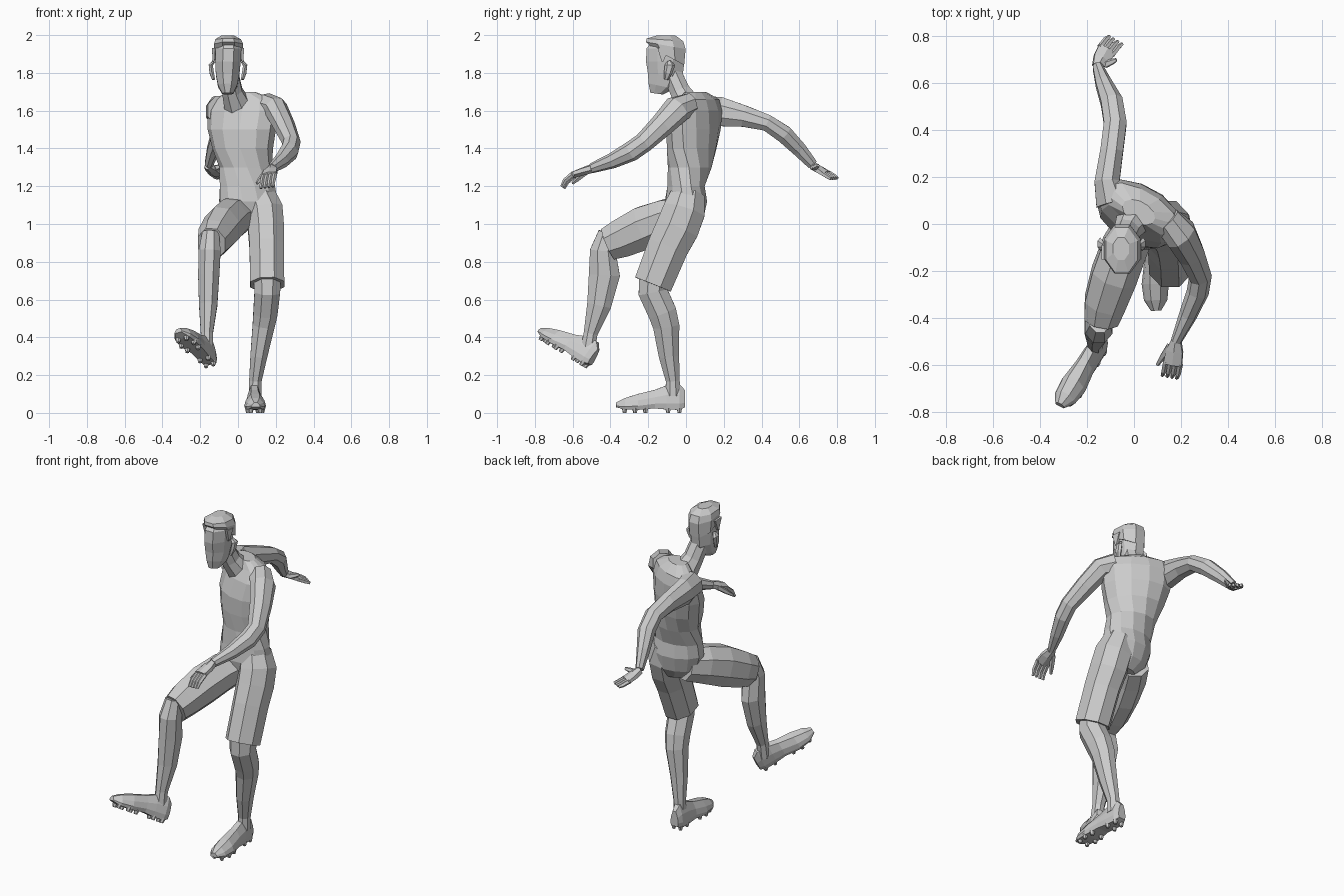
import bpy, bmesh, math
from mathutils import Vector as V, Matrix


def skin(name, rings):
    """Bridge equal-sized point rings and cap both ends."""
    bm = bmesh.new()
    vs = [[bm.verts.new(p) for p in r] for r in rings]
    n = len(rings[0])
    for a, b in zip(vs, vs[1:]):
        for i in range(n):
            j = (i + 1) % n
            bm.faces.new((a[i], a[j], b[j], b[i]))
    bm.faces.new(vs[0][::-1])
    bm.faces.new(vs[-1])
    bmesh.ops.recalc_face_normals(bm, faces=bm.faces)
    me = bpy.data.meshes.new(name)
    bm.to_mesh(me)
    bm.free()
    ob = bpy.data.objects.new(name, me)
    bpy.context.collection.objects.link(ob)
    return ob


def oval(c, u, v, n):
    k = 1 / math.cos(math.pi / n) ** 0.6
    angs = [2 * math.pi * (i + 0.5) / n for i in range(n)]
    return [c + u * k * math.cos(t) + v * k * math.sin(t) for t in angs]


def tube(name, secs, n=8, side=(1, 0, 0)):
    """Limb along sections (x, y, z, half width, half depth)."""
    pts = [V(s[:3]) for s in secs]
    rings = []
    for i, s in enumerate(secs):
        t = (pts[min(i + 1, len(pts) - 1)] - pts[max(i - 1, 0)]).normalized()
        u = V(side) - t * V(side).dot(t)
        u.normalize()
        rings.append(oval(pts[i], u * s[3], t.cross(u) * s[4], n))
    return skin(name, rings)


def stack(name, secs, n):
    """Level rings (x, y, z, half width, half depth, yaw, forward tilt)."""
    rings = []
    for x, y, z, a, b, yaw, tilt in secs:
        m = Matrix.Rotation(math.radians(yaw), 3, 'Z') @ Matrix.Rotation(math.radians(tilt), 3, 'X')
        rings.append(oval(V((x, y, z)), m @ V((a, 0, 0)), m @ V((0, b, 0)), n))
    return skin(name, rings)


# Torso, twisting from hips to shoulders
stack("torso", [
    (0.075, 0.0, 0.97, 0.07, 0.05, 8, 0),
    (0.065, 0.0, 1.03, 0.135, 0.09, 8, 0),
    (0.055, 0.0, 1.12, 0.155, 0.11, 5, 0),
    (0.05, 0.0, 1.20, 0.148, 0.10, 0, 0),
    (0.04, 0.02, 1.30, 0.138, 0.112, -14, 0),
    (0.025, 0.03, 1.40, 0.165, 0.122, -26, 0),
    (0.02, 0.04, 1.50, 0.19, 0.124, -28, 0),
    (0.025, 0.055, 1.60, 0.20, 0.105, -29, 0),
    (0.03, 0.065, 1.66, 0.175, 0.075, -30, 0),
    (0.02, 0.05, 1.70, 0.075, 0.045, -30, 0)], 12)

# Neck and head
tube("neck", [(0.0, 0.02, 1.62, 0.075, 0.07), (-0.03, -0.03, 1.70, 0.055, 0.055),
              (-0.05, -0.075, 1.80, 0.052, 0.052)])
stack("head", [
    (-0.055, -0.155, 1.69, 0.03, 0.035, 0, -8),
    (-0.055, -0.13, 1.73, 0.052, 0.072, 0, -12),
    (-0.055, -0.11, 1.79, 0.064, 0.095, 0, -5),
    (-0.053, -0.11, 1.86, 0.07, 0.105, 0, 0),
    (-0.05, -0.108, 1.93, 0.07, 0.104, 0, 0),
    (-0.05, -0.10, 1.97, 0.05, 0.08, 0, 0)], 8)
stack("hair", [
    (-0.05, -0.092, 1.885, 0.077, 0.096, 0, -28),
    (-0.05, -0.107, 1.945, 0.08, 0.11, 0, -10),
    (-0.052, -0.112, 1.975, 0.07, 0.10, 0, -4),
    (-0.055, -0.105, 1.998, 0.035, 0.05, 0, 0)], 8)
for s, label in ((-1, "right"), (1, "left")):
    x = -0.053 + s * 0.076
    tube(label + "_ear", [(x, -0.105, 1.765, 0.008, 0.01), (x + s * 0.01, -0.095, 1.80, 0.012, 0.02),
                          (x + s * 0.015, -0.085, 1.84, 0.012, 0.025), (x, -0.09, 1.86, 0.008, 0.012)], 6)
    # Sideburn tufts
    tube(label + "_sideburn", [(x, -0.12, 1.93, 0.01, 0.035), (x, -0.125, 1.86, 0.006, 0.005)], 4)

# Shorts legs
tube("left_shorts_leg", [
    (0.11, 0.01, 1.16, 0.085, 0.09), (0.14, -0.01, 1.07, 0.10, 0.115),
    (0.148, -0.045, 0.98, 0.098, 0.118), (0.152, -0.095, 0.88, 0.094, 0.112),
    (0.155, -0.175, 0.68, 0.093, 0.105)])
tube("right_shorts_leg", [
    (0.01, 0.0, 1.05, 0.09, 0.095), (-0.04, -0.10, 1.025, 0.10, 0.11),
    (-0.085, -0.22, 0.98, 0.10, 0.118), (-0.125, -0.34, 0.925, 0.09, 0.105),
    (-0.14, -0.41, 0.895, 0.075, 0.09)])

# Lower legs
tube("left_lower_leg", [
    (0.155, -0.165, 0.72, 0.075, 0.085), (0.155, -0.175, 0.64, 0.07, 0.08),
    (0.145, -0.125, 0.53, 0.066, 0.078), (0.135, -0.105, 0.46, 0.06, 0.072),
    (0.11, -0.09, 0.30, 0.046, 0.055), (0.092, -0.07, 0.17, 0.034, 0.038),
    (0.09, -0.07, 0.09, 0.034, 0.04)])
tube("right_lower_leg", [
    (-0.145, -0.415, 0.955, 0.045, 0.05), (-0.15, -0.44, 0.86, 0.06, 0.07),
    (-0.155, -0.432, 0.73, 0.058, 0.085), (-0.158, -0.46, 0.57, 0.05, 0.066),
    (-0.165, -0.505, 0.42, 0.033, 0.038), (-0.165, -0.52, 0.33, 0.035, 0.04)])


# Boots with studded soles
def boot(name, heel, fwd, up):
    f = V(fwd).normalized()
    s = f.cross(V(up)).normalized()
    u = s.cross(f)
    h = V(heel)
    # distance from heel, half width, bottom, top
    shape = [(0.0, 0.026, 0.03, 0.12), (0.03, 0.038, 0.016, 0.152), (0.10, 0.042, 0.018, 0.145),
             (0.16, 0.045, 0.024, 0.122), (0.25, 0.058, 0.016, 0.10), (0.32, 0.05, 0.018, 0.078),
             (0.365, 0.022, 0.03, 0.055)]
    prof = [(-0.85, 0), (0.85, 0), (1, 0.25), (0.85, 0.6), (0.4, 1), (-0.4, 1), (-0.85, 0.6), (-1, 0.25)]
    skin(name, [[h + f * d + s * (w * a) + u * (lo + (hi - lo) * b) for a, b in prof]
                for d, w, lo, hi in shape])
    for i, (d, w) in enumerate([(0.03, 0.022), (0.09, 0.025), (0.21, 0.033), (0.265, 0.038), (0.32, 0.025)]):
        for k in (-1, 1):
            c = h + f * d + s * (w * k)
            skin(f"{name}_stud_{i}_{'l' if k < 0 else 'r'}",
                 [oval(c + u * z, f * r, s * r, 6) for z, r in ((0, 0.009), (0.026, 0.015))])


boot("left_boot", (0.083, -0.005, 0), (0.03, -1, 0), (0, 0, 1))
boot("right_boot", (-0.135, -0.525, 0.232), (-0.18, -0.265, 0.165), (-0.1, 0.35, 1))

# Arms
tube("right_arm", [
    (-0.09, 0.09, 1.60, 0.075, 0.08), (-0.115, 0.18, 1.595, 0.055, 0.08),
    (-0.095, 0.31, 1.57, 0.05, 0.058), (-0.08, 0.43, 1.535, 0.05, 0.045),
    (-0.095, 0.52, 1.475, 0.048, 0.048), (-0.13, 0.60, 1.395, 0.035, 0.04),
    (-0.155, 0.67, 1.315, 0.022, 0.028)])
tube("left_arm", [
    (0.14, 0.015, 1.63, 0.065, 0.06), (0.20, -0.045, 1.61, 0.062, 0.075),
    (0.245, -0.13, 1.52, 0.055, 0.062), (0.283, -0.225, 1.43, 0.046, 0.052),
    (0.272, -0.29, 1.385, 0.045, 0.052), (0.23, -0.39, 1.335, 0.037, 0.04),
    (0.18, -0.50, 1.295, 0.022, 0.026)], side=(1, -0.4, 0.3))


# Hands: palm, four curled fingers and a thumb
def hand(name, wrist, knuckle, across, curl, thumb):
    w, k, a = V(wrist), V(knuckle), V(across).normalized()
    d = k - w
    a = (a - d * (a.dot(d) / d.length_squared)).normalized()
    tube(name + "_palm", [(*w, 0.022, 0.022), (*(w + d * 0.45), 0.038, 0.02), (*k, 0.042, 0.016)],
         6, a)
    for i in range(4):
        p = k + a * (i - 1.5) * 0.021
        tube(f"{name}_finger_{i}", [(*(p - d * 0.1), 0.011, 0.012),
                                    (*(p + d * 0.2 + V(curl) * 0.45), 0.010, 0.011),
                                    (*(p + d * 0.2 + V(curl)), 0.007, 0.008)], 5, a)
    base = w + d * 0.3 + a * 0.025
    tube(name + "_thumb", [(*base, 0.015, 0.015), (*base.lerp(V(thumb), 0.6), 0.012, 0.012),
                           (*V(thumb), 0.007, 0.007)], 5, d)


hand("right_hand", (-0.158, 0.67, 1.31), (-0.115, 0.745, 1.265), (0.75, -0.55, 0),
     (0.03, 0.025, -0.015), (-0.075, 0.70, 1.31))
hand("left_hand", (0.18, -0.495, 1.295), (0.165, -0.60, 1.26), (-1, -0.15, -0.25),
     (-0.01, -0.03, -0.06), (0.10, -0.60, 1.215))
